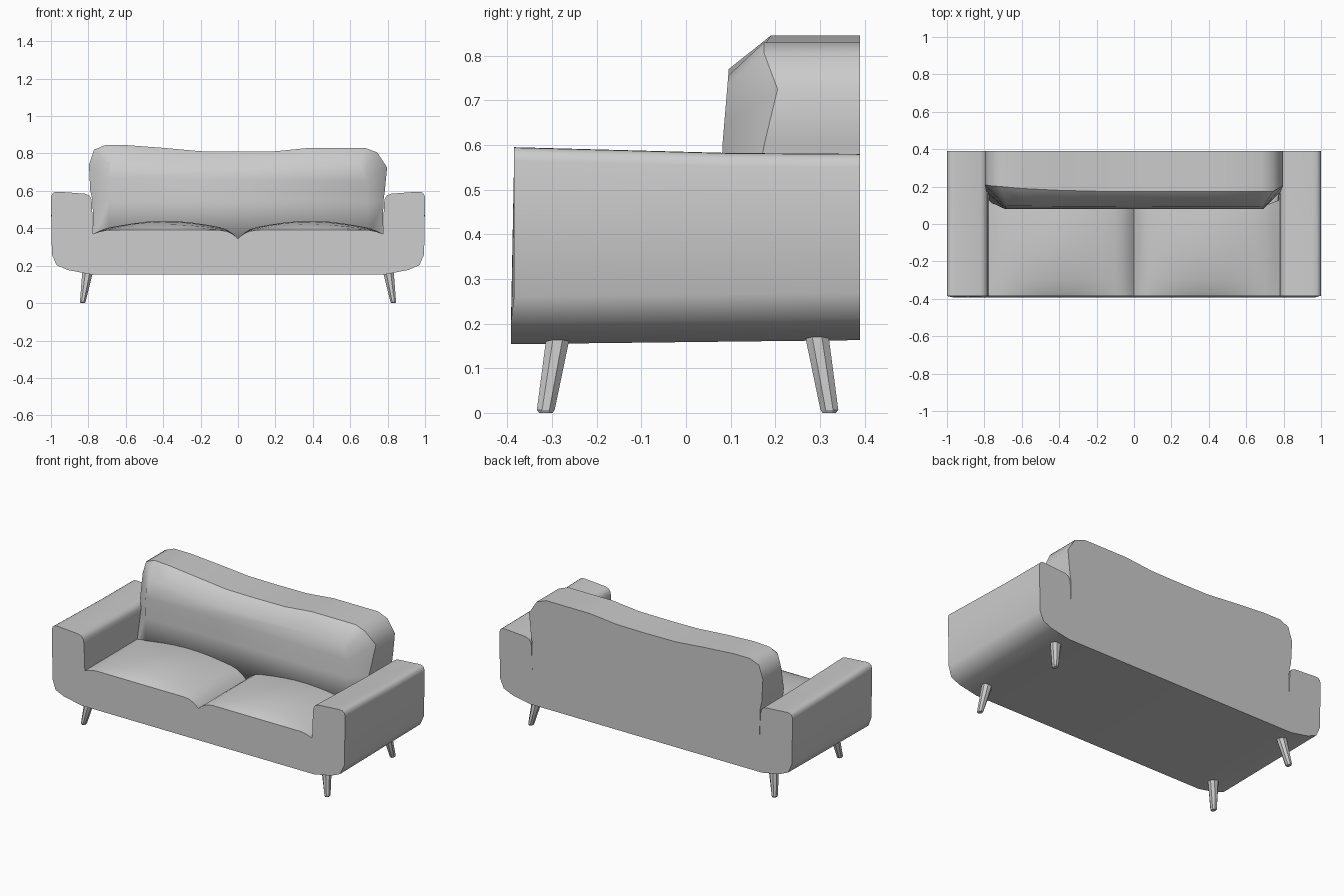
import bpy, bmesh
from math import sin, cos, pi, radians

if "Cube" in bpy.data.objects:
    bpy.data.objects.remove(bpy.data.objects["Cube"])


def loft(name, rings, angle, crease=()):
    """Closed solid through equal-length rings; caps and sharp edges stay hard."""
    bm = bmesh.new()
    vr = [[bm.verts.new(p) for p in r] for r in rings]
    n = len(vr[0])
    for a, b in zip(vr, vr[1:]):
        for i in range(n):
            j = (i + 1) % n
            bm.faces.new((a[i], a[j], b[j], b[i]))
    bm.faces.new(vr[0])
    bm.faces.new(vr[-1])
    bmesh.ops.recalc_face_normals(bm, faces=bm.faces)
    for f in bm.faces:
        f.smooth = True
    for e in bm.edges:
        e.smooth = e.calc_face_angle(0) < radians(angle)
    for k in crease:
        for i in range(n):
            e = bm.edges.get((vr[k][i], vr[k][(i + 1) % n]))
            e.smooth = False
    me = bpy.data.meshes.new(name)
    bm.to_mesh(me)
    bm.free()
    ob = bpy.data.objects.new(name, me)
    bpy.context.collection.objects.link(ob)
    return ob


def mirrored(half):
    """Right half of a profile, ordered from the centre out, made symmetric."""
    return half + [(-x, z) for x, z in reversed(half) if x > 0]


# Body: base, arms and the two seat cushions lofted front to back
SEAT_X = [0, 0.012, 0.03, 0.06, 0.1, 0.17, 0.25, 0.33, 0.41, 0.49,
          0.57, 0.64, 0.7, 0.74, 0.775]
ARM = [(0.781, 0.535), (0.785, 0.56), (0.797, 0.577), (0.82, 0.585),
       (0.955, 0.595), (0.98, 0.594), (0.994, 0.584), (1.0, 0.565)]
BASE = [(0.995, 0.26), (0.97, 0.203), (0.91, 0.177), (0.79, 0.154)]


def seat_height(x, bulge):
    seam = 0.045 * max(0, 1 - x / 0.1) ** 2.2
    side = 0.02 * max(0, (x - 0.7) / 0.075) ** 1.5
    return 0.39 - seam - side + bulge * 0.05 * max(0, sin(pi * x / 0.775)) ** 1.2


def body_ring(y, bulge):
    t = (y + 0.385) / 0.775
    drop = 0.015 * min(1, t / 0.72)
    half = [(x, seat_height(x, bulge)) for x in SEAT_X]
    half += [(x, z - drop) for x, z in ARM]
    half += [(x, z + 0.009 * t) for x, z in BASE]
    lean = 0.007 if t == 0 else 0
    return [(x, y - lean * (z < 0.22), z) for x, z in mirrored(half)]


loft("sofa_body", [body_ring(y, b) for y, b in (
    (-0.385, 0), (-0.36, 0.25), (-0.3, 0.6), (-0.2, 0.9), (-0.1, 1),
    (0, 0.95), (0.1, 0.8), (0.39, 0))], 52)

# Backrest: uneven outline (x, z, y of the front crease), inset cushioned front
OUTLINE = [(-0.775, 0.34, 0.12), (-0.777, 0.545, 0.165), (-0.79, 0.6, 0.175),
           (-0.797, 0.74, 0.21), (-0.77, 0.82, 0.205), (-0.71, 0.845, 0.2),
           (-0.6, 0.845, 0.19), (-0.4, 0.83, 0.18), (-0.2, 0.812, 0.175),
           (0, 0.81, 0.175), (0.2, 0.812, 0.175), (0.38, 0.83, 0.175),
           (0.68, 0.83, 0.175), (0.745, 0.805, 0.175), (0.797, 0.725, 0.205),
           (0.785, 0.6, 0.175), (0.777, 0.545, 0.165), (0.775, 0.34, 0.12)]


def front_point(x, z):
    z2 = z - 0.075 if z > 0.7 else z
    x2 = max(-0.69, min(0.69, x * 0.95))
    return (x2, max(0.08, 0.08 + 0.083 * (z2 - 0.58)), z2)


loft("backrest", [[(x, 0.39, z) for x, z, y in OUTLINE],
                  [(x, y, z) for x, z, y in OUTLINE],
                  [front_point(x, z) for x, z, y in OUTLINE]], 52, crease=(1,))
back = bpy.data.objects["backrest"].data
# front panel blends softly into its padded border
cap = back.polygons[-1]
for e in back.edges:
    if e.vertices[0] in cap.vertices and e.vertices[1] in cap.vertices:
        e.use_edge_sharp = False


# Legs: tapered, splayed outwards
def leg_ring(cx, cy, z, rx, ry):
    k = 1 / cos(pi / 8)
    return [(cx + rx * k * cos(pi / 8 + i * pi / 4),
             cy + ry * k * sin(pi / 8 + i * pi / 4), z) for i in range(8)]


for side, s in (("left", -1), ("right", 1)):
    for end, top_y, foot_y in (("front", -0.283, -0.314), ("back", 0.29, 0.321)):
        loft(f"{end}_{side}_leg", [
            leg_ring(s * 0.83, foot_y, 0, 0.011, 0.015),
            leg_ring(s * 0.83, foot_y, 0.007, 0.015, 0.02),
            leg_ring(s * 0.80, top_y, 0.19, 0.031, 0.027)], 30)
